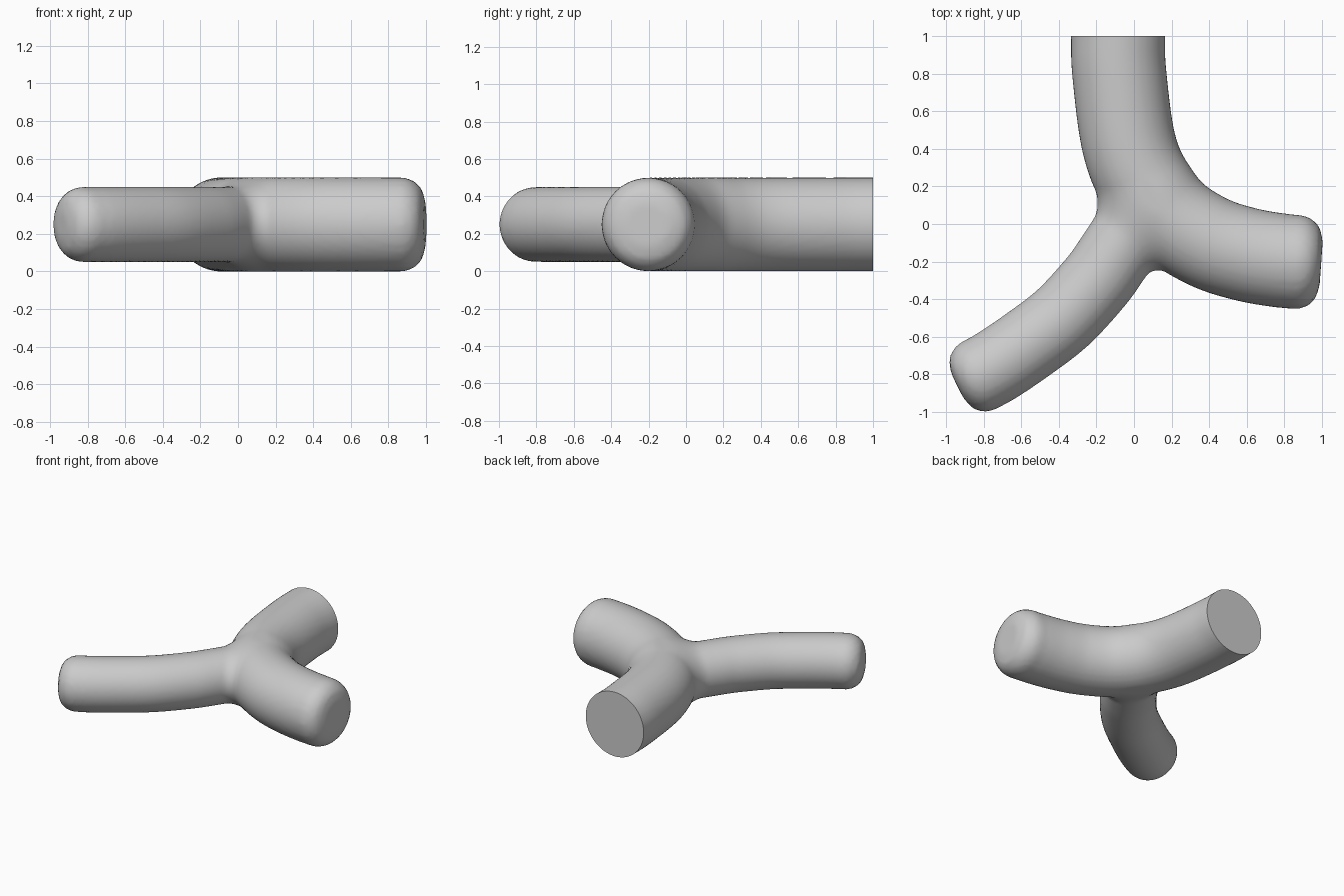
import bpy, bmesh, math
from mathutils import Vector, kdtree

if "Cube" in bpy.data.objects:
    bpy.data.objects.remove(bpy.data.objects["Cube"])

Z = 0.25        # height of all the centrelines
FILLET = 0.08   # blend radius at the fork
CAP = 0.13      # rounding of the closed ends


def smooth_path(pts, n=12):
    """Catmull-Rom curve through 2D points."""
    p = [Vector((x, y, Z)) for x, y in pts]
    p = [2 * p[0] - p[1]] + p + [2 * p[-1] - p[-2]]
    out = []
    for i in range(1, len(p) - 2):
        a, b, c, d = p[i - 1:i + 3]
        for k in range(n):
            t = k / n
            out.append(0.5 * (2 * b + (c - a) * t + (2 * a - 5 * b + 4 * c - d) * t * t
                              + (3 * b - a - 3 * c + d) * t ** 3))
    return out + [p[-2]]


def tube(name, path, radius, sides=48):
    """Round tube along the path, with a rounded far end."""
    left = [0.0]
    for a, b in zip(path[::-1], path[-2::-1]):
        left.append(left[-1] + (a - b).length)
    left.reverse()
    bm = bmesh.new()
    rings = []
    for i, p in enumerate(path):
        t = (path[min(i + 1, len(path) - 1)] - path[max(i - 1, 0)]).normalized()
        side = Vector((-t.y, t.x, 0))
        s = min(left[i], CAP)
        r = radius - CAP + math.sqrt(max(CAP ** 2 - (CAP - s) ** 2, 0))
        rings.append([bm.verts.new(p + side * (r * math.cos(a)) + Vector((0, 0, r * math.sin(a))))
                      for a in (2 * math.pi * k / sides for k in range(sides))])
    for a, b in zip(rings, rings[1:]):
        for k in range(sides):
            bm.faces.new((a[k], a[(k + 1) % sides], b[(k + 1) % sides], b[k]))
    bm.faces.new(rings[0])
    bm.faces.new(rings[-1])
    bmesh.ops.recalc_face_normals(bm, faces=bm.faces)
    me = bpy.data.meshes.new(name)
    bm.to_mesh(me)
    bm.free()
    ob = bpy.data.objects.new(name, me)
    bpy.context.collection.objects.link(ob)
    return ob


def distance_to(path, radius):
    """Function giving distance and direction from a tube's surface."""
    tree = kdtree.KDTree(len(path))
    for i, p in enumerate(path):
        tree.insert(p, i)
    tree.balance()

    def measure(q):
        i = tree.find(q)[1]
        best = None
        for j in (i - 1, i):
            if 0 <= j < len(path) - 1:
                a, d = path[j], path[j + 1] - path[j]
                t = max(0, min(1, (q - a).dot(d) / d.length_squared))
                v = q - (a + d * t)
                if best is None or v.length < best.length:
                    best = v
        return best.length - radius, best.normalized()
    return measure


# Curved main pipe and side branch
main_path = smooth_path([(-0.085, 1.2), (-0.085, 1.0), (-0.078, 0.8), (-0.03, 0.44),
                         (0.055, 0.22), (0.2, 0.03), (0.395, -0.095), (0.59, -0.16),
                         (0.79, -0.195), (0.995, -0.21)])
branch_path = smooth_path([(0.09, 0.14), (-0.014, -0.03), (-0.114, -0.184), (-0.205, -0.31),
                           (-0.37, -0.49), (-0.535, -0.62), (-0.75, -0.765), (-0.94, -0.86)])
fork = tube("forked_pipe", main_path, 0.25)
branch = tube("branch_cutter", branch_path, 0.2)
branch.hide_render = True

# Fuse into one even skin
join = fork.modifiers.new("join", 'BOOLEAN')
join.operation, join.solver, join.object = 'UNION', 'EXACT', branch
skin = fork.modifiers.new("skin", 'REMESH')
skin.mode, skin.voxel_size = 'VOXEL', 0.025
dg = bpy.context.evaluated_depsgraph_get()
me = bpy.data.meshes.new_from_object(fork.evaluated_get(dg))
fork.modifiers.clear()
fork.data = me
bpy.data.objects.remove(branch)

# Pull the skin onto the tubes, with a rounded fillet at the fork
bm = bmesh.new()
bm.from_mesh(me)
to_main, to_branch = distance_to(main_path, 0.25), distance_to(branch_path, 0.2)
ends = ((main_path[-1], 0.32), (branch_path[-1], 0.28), (main_path[0], 0.3))
for v in bm.verts:
    if any((v.co - e).length < r for e, r in ends):
        continue
    for _ in range(5):
        a, na = to_main(v.co)
        b, nb = to_branch(v.co)
        u, w = max(FILLET - a, 0), max(FILLET - b, 0)
        size = math.hypot(u, w)
        if size < 1e-6:
            break
        g = (na * u + nb * w) / size
        f = max(FILLET, min(a, b)) - size
        v.co -= g * (f / max(g.length_squared, 0.2))
    v.co.z = max(0, min(2 * Z, v.co.z))

# Flat cut at the back end
bmesh.ops.bisect_plane(bm, geom=bm.verts[:] + bm.edges[:] + bm.faces[:], dist=1e-5,
                       plane_co=(0, 1, 0), plane_no=(0, 1, 0), clear_outer=True)
bmesh.ops.holes_fill(bm, edges=[e for e in bm.edges if e.is_boundary], sides=0)
bmesh.ops.recalc_face_normals(bm, faces=bm.faces)
bm.to_mesh(me)
bm.free()

bpy.context.view_layer.objects.active = fork
fork.select_set(True)
bpy.ops.object.shade_smooth_by_angle(angle=math.radians(40))
